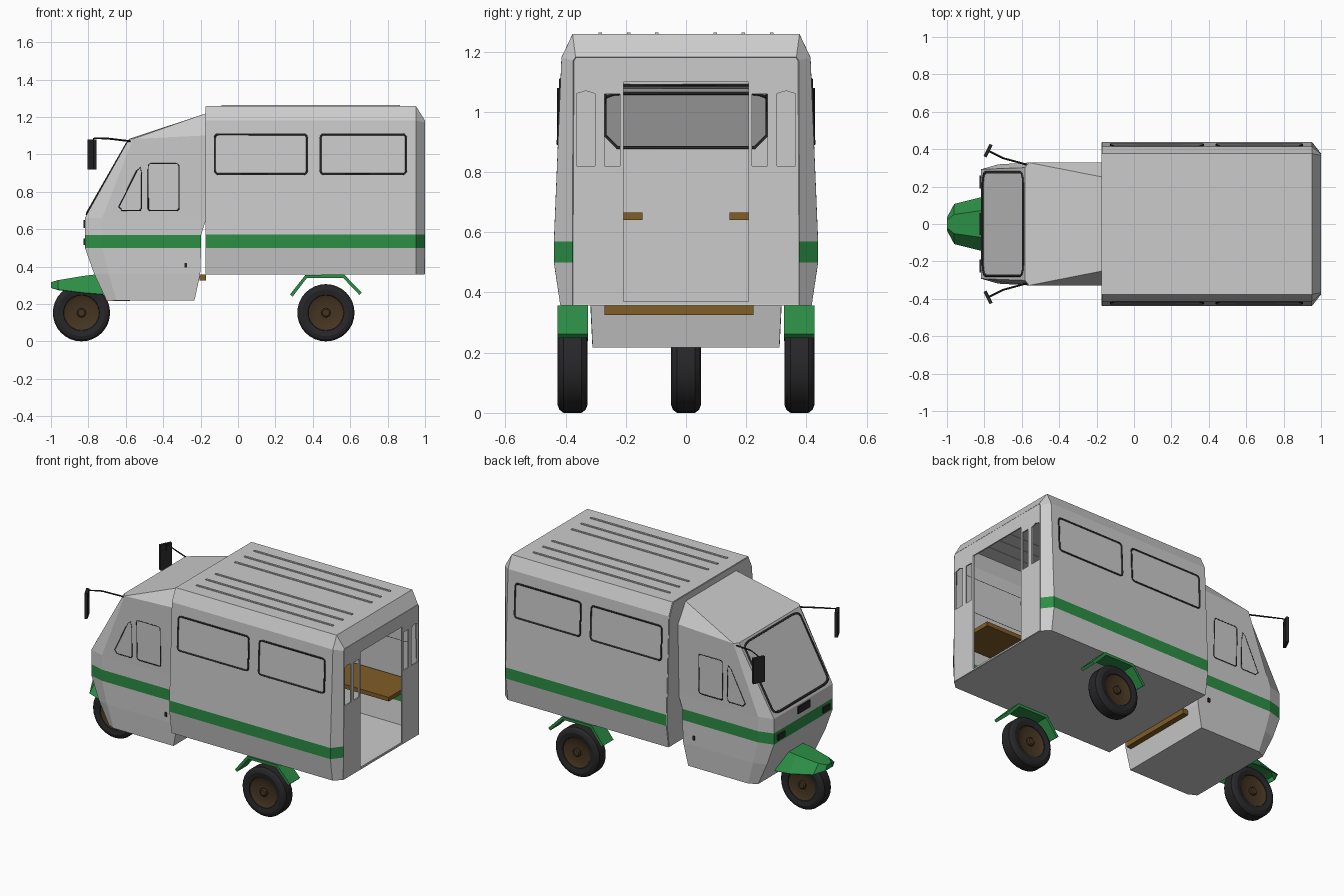
import bpy, bmesh, math
from mathutils import Vector

if "Cube" in bpy.data.objects:
    bpy.data.objects.remove(bpy.data.objects["Cube"])


def material(name, rgb):
    m = bpy.data.materials.new(name)
    m.diffuse_color = (*rgb, 1)
    m.use_nodes = True
    m.node_tree.nodes["Principled BSDF"].inputs["Base Color"].default_value = m.diffuse_color
    return m


GREEN = material("green", (0.025, 0.27, 0.06))
BLACK = material("black", (0.02, 0.02, 0.022))
BROWN = material("wood", (0.22, 0.11, 0.02))
HUB = material("hub_brown", (0.06, 0.035, 0.015))
GREY = material("grey", (0.8, 0.8, 0.8))


def link(name, data, mats=()):
    ob = bpy.data.objects.new(name, data)
    bpy.context.collection.objects.link(ob)
    for m in mats:
        data.materials.append(m)
    return ob


def mesh(name, verts, faces, mats=(), green=(), thick=0.0):
    me = bpy.data.meshes.new(name)
    me.from_pydata(verts, [], faces)
    for i in green:
        me.polygons[i].material_index = 1
    bm = bmesh.new()
    bm.from_mesh(me)
    bmesh.ops.recalc_face_normals(bm, faces=bm.faces)
    bm.to_mesh(me)
    bm.free()
    ob = link(name, me, mats)
    if thick:
        mod = ob.modifiers.new("shell", 'SOLIDIFY')
        mod.thickness, mod.offset = thick, 0
    return ob


def loft(name, rings, mats=(), skip=(), green=(), extra_verts=(), extra_faces=(), closed=True, thick=0.0):
    """Quads between rings; skip and green hold (row, segment) pairs."""
    n = len(rings[0])
    verts = [p for r in rings for p in r] + list(extra_verts)
    faces, gi = [], []
    for i in range(len(rings) - 1):
        for j in range(n if closed else n - 1):
            if (i, j) in skip:
                continue
            if (i, j) in green:
                gi.append(len(faces))
            k = (j + 1) % n
            faces.append((i * n + j, i * n + k, (i + 1) * n + k, (i + 1) * n + j))
    return mesh(name, verts, faces + list(extra_faces), mats, gi, thick)


def box(name, lo, hi, mat=None):
    (a, b, c), (d, e, f) = lo, hi
    rings = [[(x, b, c), (x, e, c), (x, e, f), (x, b, f)] for x in (a, d)]
    return loft(name, rings, [mat] if mat else [], extra_faces=[(0, 1, 2, 3), (4, 5, 6, 7)])


def tube(name, pts, r=0.006, cyclic=True, mat=BLACK):
    cu = bpy.data.curves.new(name, 'CURVE')
    cu.dimensions = '3D'
    cu.bevel_depth, cu.bevel_resolution = r, 0
    sp = cu.splines.new('POLY')
    sp.points.add(len(pts) - 1)
    for p, q in zip(sp.points, pts):
        p.co = (*q, 1)
    sp.use_cyclic_u = cyclic
    return link(name, cu, [mat])


def rounded(a0, a1, b0, b1, r):
    out = []
    for k, (a, b) in enumerate([(a1 - r, b1 - r), (a0 + r, b1 - r), (a0 + r, b0 + r), (a1 - r, b0 + r)]):
        for t in range(4):
            w = math.pi / 2 * (k + t / 3)
            out.append((a + r * math.cos(w), b + r * math.sin(w)))
    return out


def wall(name, x, outline, holes):
    """Flat wall at x with polygon holes, points are (y, z)."""
    bm = bmesh.new()
    for loop in [outline] + holes:
        vs = [bm.verts.new((x, y, z)) for y, z in loop]
        for i, v in enumerate(vs):
            bm.edges.new((v, vs[(i + 1) % len(vs)]))
    bmesh.ops.triangle_fill(bm, use_beauty=True, edges=bm.edges[:], normal=(1, 0, 0))
    me = bpy.data.meshes.new(name)
    bm.to_mesh(me)
    bm.free()
    ob = link(name, me)
    mod = ob.modifiers.new("shell", 'SOLIDIFY')
    mod.thickness, mod.offset = 0.008, 0
    return ob


def lathe(name, profile, centre, mat, segs=32):
    """Profile of (radius, y) turned around the y axis."""
    cx, cy, cz = centre
    rings = [[(cx + r * math.cos(2 * math.pi * s / segs), cy + y, cz + r * math.sin(2 * math.pi * s / segs))
              for s in range(segs)] for r, y in profile]
    n = len(profile) - 1
    ob = loft(name, rings, [mat], extra_faces=[tuple(range(segs)), tuple(range(n * segs, (n + 1) * segs))])
    bpy.context.view_layer.objects.active = ob
    ob.select_set(True)
    bpy.ops.object.shade_smooth_by_angle(angle=math.radians(30))
    ob.select_set(False)
    return ob


# Passenger box: side walls, roof, floor and bevelled rear edge with green stripe
def section(half):
    return half + [(-y, z) for y, z in reversed(half)]


main = section([(.415, .36), (.435, .50), (.435, .57), (.41, 1.18), (.375, 1.255)])
rear = section([(.375, .36), (.375, .50), (.375, .57), (.372, 1.17), (.365, 1.18)])
rings = [[(x, y, z) for y, z in s] for x, s in ((-.17, main), (.95, main), (.996, rear))]
loft("passenger_body", rings, [GREY, GREEN], green={(0, 1), (0, 7), (1, 1), (1, 7)}, thick=.008)

# Rear wall with doorway and narrow windows, front wall with the cab opening
holes = [[(-.207, .37), (.207, .37), (.207, 1.10), (-.207, 1.10)]]
for s in (1, -1):
    holes.append([(s * y, z) for y, z in [(.22, .82), (.27, .82), (.27, 1.06), (.22, 1.06)]])
    holes.append([(s * y, z) for y, z in [(.302, .82), (.364, .82), (.364, 1.06), (.333, 1.07), (.302, 1.06)]])
wall("rear_wall", .996, rear, holes)
opening = [(-.23, .88), (.23, .88), (.27, .92), (.27, 1.09), (-.27, 1.09), (-.27, .92)]
wall("partition_wall", -.17, main, [opening])
tube("partition_frame", [(-.17, y, z) for y, z in opening], .007)

# Roof ribs
for i, y in enumerate((-.285, -.19, -.097, .097, .19, .285)):
    box(f"roof_rib_{i}", (-.088, y - .006, 1.25), (.865, y + .006, 1.264))

# Cab shell: rows of (z, front x, corner x, rear x, half width, rear z)
rows = [(.22, -.70, -.65, -.235, .308, .22), (.36, -.765, -.69, -.205, .314, .36),
        (.50, -.815, -.725, -.20, .315, .50), (.57, -.815, -.725, -.20, .315, .57),
        (.66, -.815, -.725, -.17, .315, .66), (1.08, -.58, -.56, -.17, .325, 1.10)]
rings = []
for z, xf, xa, xr, y, zr in rows:
    h = [(xr, y, zr), (xa, y, z), (xf, y - .025, z)]
    rings.append(h + [(a, -b, c) for a, b, c in reversed(h)])
b = 30
loft("cab", rings, [GREY, GREEN], skip={(4, 5)}, green={(2, j) for j in range(5)},
     extra_verts=[(-.17, .25, 1.215), (-.17, -.25, 1.215)],
     extra_faces=[tuple(range(6)), (b + 1, b, 36), (b + 4, 37, b + 5), (b + 2, b + 1, 36, 37, b + 4, b + 3)],
     thick=.008)

# Windscreen frame on the sloping front
tube("windscreen_frame", [(-.82 + .24 * t, y, .66 + .42 * t)
                          for y, t in rounded(-.275, .275, .05, .96, .06)], .008)

# Front details
box("front_plate", (-.826, -.06, .605), (-.81, .06, .65), BLACK)

for s, side in ((1, "left"), (-1, "right")):
    # Side window frames
    for k, (x0, x1) in enumerate(((-.125, .37), (.44, .90))):
        pts = [(x, s * (.4365 - (z - .57) * .041), z) for x, z in rounded(x0, x1, .893, 1.108, .02)]
        tube(f"side_window_frame_{side}_{k}", pts, .007)
    door = rounded(-.48, -.316, .70, .95, .012)
    quarter = [(-.637, .72), (-.62, .70), (-.525, .70), (-.515, .71), (-.515, .89), (-.522, .93), (-.54, .915)]
    for nm, loop in (("door", door), ("quarter", quarter)):
        tube(f"{nm}_window_frame_{side}", [(x, s * (.317 + (z - .66) * .02), z) for x, z in loop], .005)
    box(f"door_handle_{side}", (-.285, s * .318 - .006, .395), (-.272, s * .318 + .006, .42), BLACK)
    box(f"headlight_{side}", (-.826, s * .225 - .035, .515), (-.81, s * .225 + .035, .55), BLACK)

    # Mirror on its bent arm
    m = box(f"mirror_{side}", (-.009, -.037, -.08), (.009, .037, .08), BLACK)
    m.location = (-.78, s * .392, 1.0)
    m.rotation_euler.z = -s * .46
    tube(f"mirror_arm_{side}", [(-.575, s * .318, 1.07), (-.70, s * .352, 1.085),
                                (-.772, s * .388, 1.085), (-.772, s * .388, 1.04)], .005, False)

    # Bench
    ys = sorted((s * .145, s * .415))
    box(f"bench_{side}", (-.15, ys[0], .64), (.95, ys[1], .666), BROWN)

    # Rear mudguard, an angular arch
    arch = [(.285, .245), (.365, .348), (.565, .348), (.655, .255)]
    loft(f"rear_mudguard_{side}", [[(x, s * y, z) for y in (.325, .427)] for x, z in arch],
         [GREEN], closed=False, thick=.018)

# Wheels with brown hubs
for nm, x, y in (("front", -.837, 0), ("rear_left", .47, .377), ("rear_right", .47, -.377)):
    c = (x, y, .153)
    lathe(f"{nm}_tyre", [(.092, -.03), (.096, -.044), (.125, -.05), (.142, -.044), (.153, -.03),
                         (.153, .03), (.142, .044), (.125, .05), (.096, .044), (.092, .03)], c, BLACK)
    lathe(f"{nm}_hub", [(.03, -.031), (.075, -.031), (.094, -.041), (.094, .041), (.075, .031), (.03, .031)], c, HUB)
    lathe(f"{nm}_hub_cap", [(.018, -.046), (.025, -.04), (.025, .04), (.018, .046)], c, HUB, 16)

# Front mudguard: sections of (x, top z, top half width, bottom z, bottom half width)
rings = [[(x, -bw, bz), (x, -tw, tz), (x, tw, tz), (x, bw, bz)] for x, tz, tw, bz, bw in
         ((-.997, .315, .02, .285, .035), (-.96, .325, .05, .275, .105),
          (-.82, .348, .07, .258, .14), (-.72, .36, .07, .25, .14))]
loft("front_mudguard", rings, [GREEN], closed=False, extra_faces=[(0, 1, 2, 3)], thick=.006)

# Wooden step beam behind the cab
box("step_beam", (-.205, -.27, .326), (-.17, .225, .358), BROWN)
